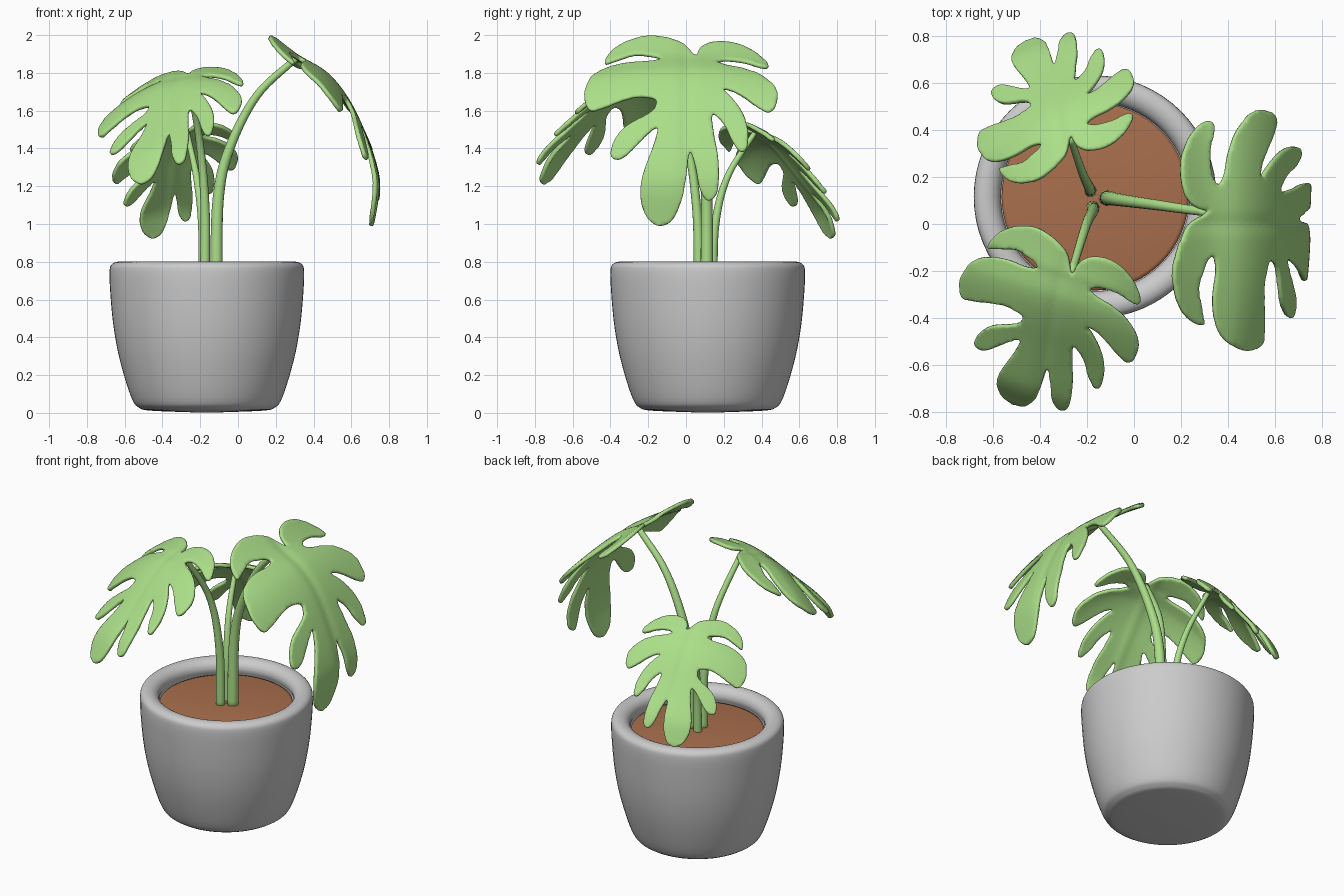
import bpy, math
from mathutils import Vector, Matrix
from mathutils.geometry import delaunay_2d_cdt

if "Cube" in bpy.data.objects:
    bpy.data.objects.remove(bpy.data.objects["Cube"])

CX, CY = -0.165, 0.115          # pot axis


def material(name, color):
    m = bpy.data.materials.new(name)
    m.diffuse_color = (*color, 1)
    m.use_nodes = True
    m.node_tree.nodes["Principled BSDF"].inputs["Base Color"].default_value = m.diffuse_color
    return m


GREEN = material("leaf_green", (0.41, 0.74, 0.25))
SOIL = material("soil_brown", (0.40, 0.16, 0.075))


def add_object(name, verts, faces, mat=None):
    me = bpy.data.meshes.new(name)
    me.from_pydata([tuple(v) for v in verts], [], faces)
    me.shade_smooth()
    ob = bpy.data.objects.new(name, me)
    bpy.context.collection.objects.link(ob)
    if mat:
        me.materials.append(mat)
    return ob


def spline(p0, p1, p2, p3, t):
    return 0.5 * (2 * p1 + (p2 - p0) * t + (2 * p0 - 5 * p1 + 4 * p2 - p3) * t * t
                  + (3 * p1 - p0 - 3 * p2 + p3) * t ** 3)


def smooth_open(pts, n):
    p = [Vector(q) for q in pts]
    p = [2 * p[0] - p[1]] + p + [2 * p[-1] - p[-2]]
    out = [spline(*p[i:i + 4], k / n) for i in range(len(p) - 3) for k in range(n)]
    return out + [p[-2]]


def lathe(name, profile, mat=None, n=64):
    verts, faces = [], []
    for r, z in profile:
        for k in range(n):
            a = 2 * math.pi * k / n
            verts.append((CX + r * math.cos(a), CY + r * math.sin(a), z))
    for i in range(len(profile) - 1):
        for k in range(n):
            j = (k + 1) % n
            faces.append((i * n + k, i * n + j, (i + 1) * n + j, (i + 1) * n + k))
    faces.append(tuple(reversed(range(n))))
    faces.append(tuple(range(len(verts) - n, len(verts))))
    return add_object(name, verts, faces, mat)


# pot and soil
lathe("pot", smooth_open([(0.05, 0.002), (0.3, 0.012), (0.36, 0.028), (0.392, 0.065), (0.43, 0.17),
                          (0.47, 0.32), (0.497, 0.48), (0.512, 0.65), (0.515, 0.75), (0.505, 0.785),
                          (0.475, 0.8), (0.44, 0.796), (0.412, 0.775), (0.4, 0.74), (0.395, 0.66),
                          (0.1, 0.65)], 4))
lathe("soil", [(0.397, 0.66), (0.397, 0.712), (0.38, 0.716), (0.05, 0.718)], SOIL)


def stem(name, pts, r0, r1, n=14):
    path = smooth_open(pts, 8)
    verts, faces = [], []
    for i, p in enumerate(path):
        d = (path[min(i + 1, len(path) - 1)] - path[max(i - 1, 0)]).normalized()
        a = d.cross(Vector((0.3, 1, 0))).normalized()
        b = d.cross(a)
        r = r0 + (r1 - r0) * i / (len(path) - 1)
        for k in range(n):
            t = 2 * math.pi * k / n
            verts.append(p + r * (a * math.cos(t) + b * math.sin(t)))
    for i in range(len(path) - 1):
        for k in range(n):
            j = (k + 1) % n
            faces.append((i * n + k, i * n + j, (i + 1) * n + j, (i + 1) * n + k))
    faces += [tuple(reversed(range(n))), tuple(range(len(verts) - n, len(verts)))]
    return add_object(name, verts, faces, GREEN)


# leaf outline in hundredths: (sideways, along midrib), lobes separated by slits
OUTLINE = [(5, 0), (0, -9), (-10, -15), (-22, -17), (-34, -13), (-41, -6), (-43, 1), (-37, 0),
           (-27, -3), (-17, 0), (-14, 3), (-20, 5), (-32, 4), (-46, 8), (-52, 18), (-54, 31),
           (-51, 41), (-43, 40), (-28, 35), (-16, 37), (-19, 45), (-31, 51), (-38, 60), (-40, 69),
           (-35, 72), (-27, 65), (-20, 57), (-15, 54), (-18, 66), (-24, 85), (-23, 100), (-16, 109),
           (-8, 107), (-3, 97), (0, 83), (2, 68), (5, 77), (7, 88), (11, 95), (16, 92),
           (17.5, 83), (17, 71), (15, 58), (14, 46), (20, 52), (24, 61), (28, 68), (32, 67),
           (33, 58), (31, 47), (26, 38), (20, 30), (29, 34), (37, 41), (44, 45), (48, 39),
           (48, 29), (42, 19), (32, 12), (22, 9), (17, 6), (21, 3), (31, 3), (41, 6), (44, 3),
           (40, -4), (32, -10), (22, -13), (12, -11), (7, -6)]
# midrib bend: distance along, x, z
RIB = [(-0.17, 0.17, 2.0), (0, 0.31, 1.89), (0.18, 0.46, 1.80), (0.36, 0.57, 1.67),
       (0.56, 0.66, 1.49), (0.76, 0.722, 1.31), (0.89, 0.738, 1.18), (1.08, 0.712, 1.0)]
RIB_FINE = smooth_open(RIB, 8)


def on_leaf(v, u):
    i = 0
    while i < len(RIB_FINE) - 2 and RIB_FINE[i + 1].x < u:
        i += 1
    a, b = RIB_FINE[i], RIB_FINE[i + 1]
    p = a.lerp(b, (u - a.x) / (b.x - a.x))
    d = Vector((b.y - a.y, b.z - a.z)).normalized()
    bend = 0.25 * (1 - 1.8 * max(u, 0)) if v > 0 else 0.24
    droop = bend * v * v + 0.008 * math.exp(-(v / 0.03) ** 2)
    return Vector((p.y + d.y * droop, v, p.z - d.x * droop))


def flat_leaf():
    n = len(OUTLINE)
    pts = [Vector(p) / 100 for p in OUTLINE]
    ring = [spline(pts[i - 1], pts[i], pts[(i + 1) % n], pts[(i + 2) % n], k / 3)
            for i in range(n) for k in range(3)]
    inner = []
    for a in range(-17, 17):
        for b in range(-6, 36):
            q = Vector(((a + 0.5 * (b % 2)) * 0.032, b * 0.031))
            if min((q - r).length for r in ring) > 0.014:
                inner.append(q)
    m = len(ring)
    edges = [(i, (i + 1) % m) for i in range(m)]
    res = delaunay_2d_cdt(ring + inner, edges, [list(range(m))], 1, 1e-5)
    verts, faces = res[0], res[2]
    used = sorted({i for f in faces for i in f})
    remap = {o: k for k, o in enumerate(used)}
    return [verts[i] for i in used], [tuple(remap[i] for i in f) for f in faces]


FLAT, FACES = flat_leaf()
BASE = on_leaf(0.05, 0)


def frame(side, tip, sign=1):
    nrm = side.cross(tip).normalized() * side.length * sign
    return Matrix((side, tip, nrm)).transposed()


SIDE = on_leaf(-0.43, 0.01) - on_leaf(0.44, 0.03)
TIP = on_leaf(-0.12, 1.07) - BASE


def leaf(name, base, side, tip, sign, flatten=0, droop=0, sweep=0):
    m, inv = frame(Vector(side), Vector(tip), sign), frame(SIDE, TIP).inverted()
    verts = []
    for p in FLAT:
        q = inv @ (on_leaf(*p) - BASE)
        s = min(max(q.y, 0), 1)
        q.z -= flatten * 4 * s * (1 - s) + droop * q.x ** 2
        q.y += sweep * q.x ** 2
        verts.append(Vector(base) + m @ q)
    faces = [tuple(reversed(f)) for f in FACES] if sign > 0 else FACES
    ob = add_object(name, verts, faces, GREEN)
    t = ob.modifiers.new("thickness", "SOLIDIFY")
    t.thickness, t.offset = 0.024, 0
    d = ob.modifiers.new("rounding", "SUBSURF")
    d.levels = d.render_levels = 1


# three leaves: stem joint, span between upper lobes, joint to tip, mirrored or not, bending
leaf("leaf_right", BASE, SIDE, TIP, 1)
leaf("leaf_front", (-0.265, -0.21, 1.79), (-0.65, 0.23, -0.09), (-0.23, -0.55, -0.56), 1,
     0.10, 0.2, 0.22)
leaf("leaf_back", (-0.27, 0.37, 1.49), (-0.57, -0.22, -0.05), (-0.17, 0.405, -0.55), -1,
     0.11, 0.2, 0.08)

# stems
stem("stem_right", [(-0.115, 0.11, 0.69), (-0.105, 0.11, 1.13), (-0.045, 0.1, 1.4),
                    (0.1, 0.08, 1.68), (0.31, 0.05, 1.88)], 0.034, 0.018)
stem("stem_front", [(-0.175, 0.07, 0.69), (-0.175, 0.055, 1.1), (-0.205, -0.01, 1.45),
                    (-0.265, -0.205, 1.785)], 0.028, 0.016)
stem("stem_back", [(-0.185, 0.14, 0.69), (-0.19, 0.155, 1.0), (-0.22, 0.22, 1.25),
                   (-0.27, 0.365, 1.485)], 0.026, 0.014)
